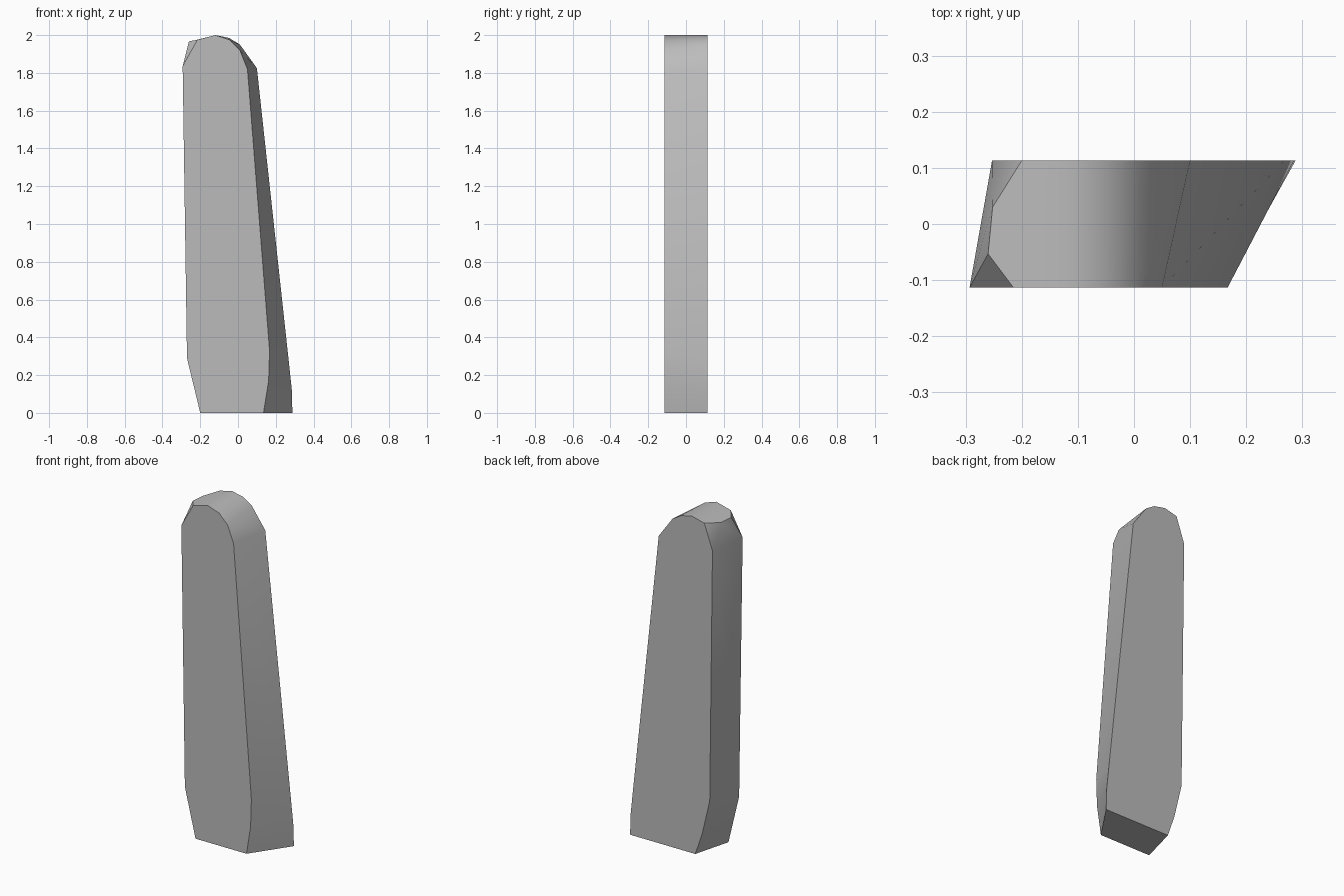
import bpy
import bmesh
import math

cube = bpy.data.objects.get("Cube")
if cube:
    bpy.data.objects.remove(cube)

HALF_DEPTH = 0.113

# Matching outlines (x, z), from the lower right-hand toe clockwise over the rounded top
front = [(-.20, 0), (-.235, .145), (-.27, .29), (-.293, 1.835), (-.215, 1.975),
         (-.12, 2), (-.045, 1.975), (.01, 1.92), (.05, 1.82),
         (.167, .33), (.162, .17), (.135, 0)]
back = [(-.14, 0), (-.185, .13), (-.235, .34), (-.253, 1.83), (-.20, 1.98),
        (-.12, 2), (-.047, 1.985), (.01, 1.95), (.10, 1.825),
        (.268, .28), (.285, .12), (.288, 0)]
SHOULDER = 3  # rim segment that carries the raised, chamfered corner

bm = bmesh.new()
front_loop = [bm.verts.new((x, -HALF_DEPTH, z)) for x, z in front]
back_loop = [bm.verts.new((x, HALF_DEPTH, z)) for x, z in back]

# Broad front and back faces
bm.faces.new(front_loop)
bm.faces.new(back_loop[::-1])

# Rim and base joining the outlines
for i, f0 in enumerate(front_loop):
    j = (i + 1) % len(front_loop)
    f1, b0, b1 = front_loop[j], back_loop[i], back_loop[j]
    if i == SHOULDER:
        # Corner ridge with a small chamfer at each end
        r0 = bm.verts.new((-.26, -.053, 1.967))
        r1 = bm.verts.new((-.252, .03, 1.967))
        for face in ((f0, f1, r0), (b0, r1, b1), (f0, r0, r1, b0), (f1, b1, r1, r0)):
            bm.faces.new(face)
    else:
        bm.faces.new((f0, f1, b1, b0))

bmesh.ops.recalc_face_normals(bm, faces=bm.faces)
mesh = bpy.data.meshes.new("leaning_slab")
bm.to_mesh(mesh)
bm.free()

slab = bpy.data.objects.new("leaning_slab", mesh)
bpy.context.collection.objects.link(slab)

# Plain grey stone
grey = bpy.data.materials.new("mid_grey")
grey.use_nodes = True
colour = (.5, .5, .5, 1)
grey.diffuse_color = colour
grey.node_tree.nodes["Principled BSDF"].inputs["Base Color"].default_value = colour
mesh.materials.append(grey)

# Smooth rim with crisp face edges
bpy.ops.object.select_all(action='DESELECT')
slab.select_set(True)
bpy.context.view_layer.objects.active = slab
bpy.ops.object.shade_smooth_by_angle(angle=math.radians(32))
